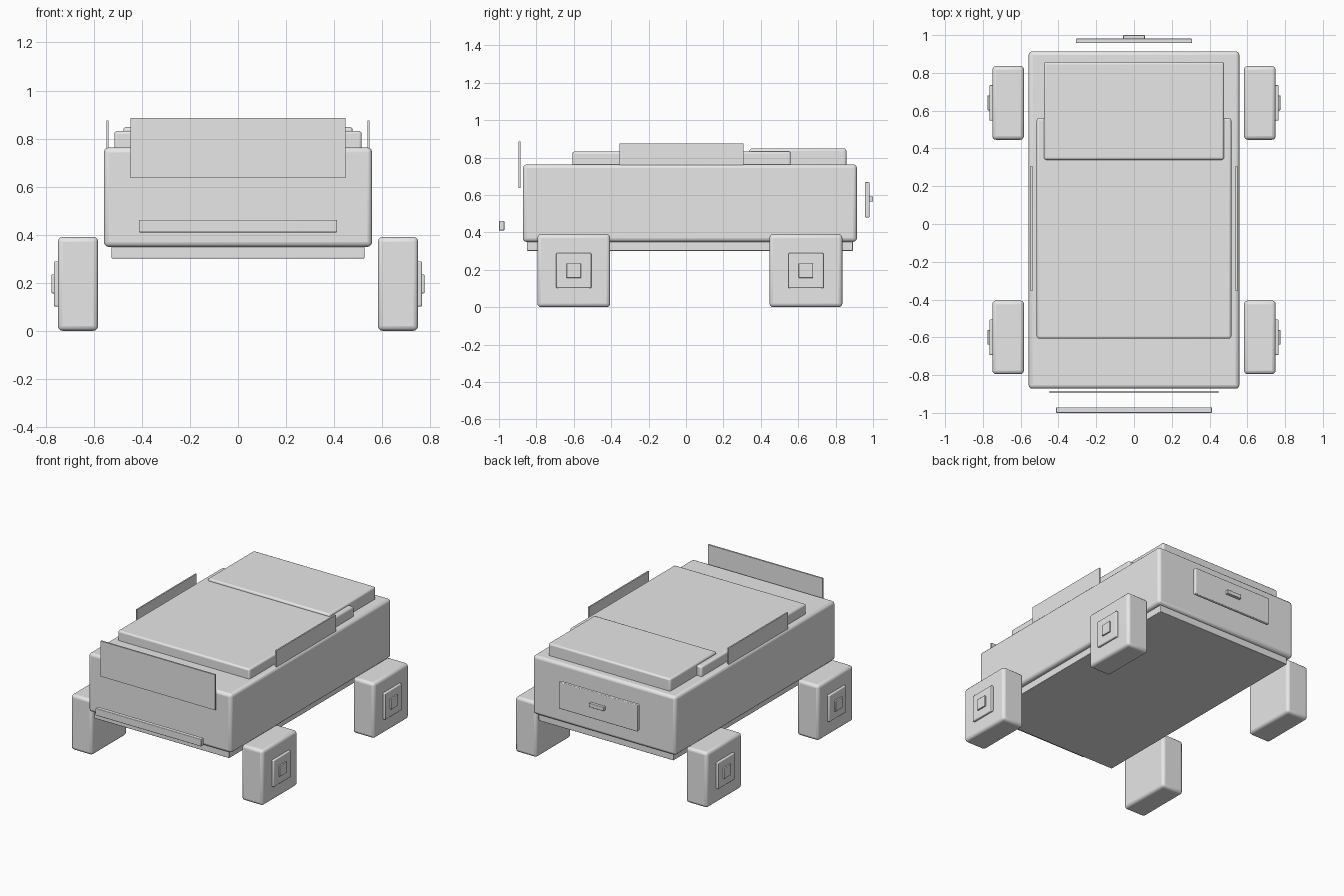
import bpy

if "Cube" in bpy.data.objects:
    bpy.data.objects.remove(bpy.data.objects["Cube"])

grey = bpy.data.materials.new("plain grey")
grey.diffuse_color = (0.8, 0.8, 0.8, 1)
grey.use_nodes = True
grey.node_tree.nodes["Principled BSDF"].inputs["Base Color"].default_value = grey.diffuse_color


def box(name, x, y, z, bevel=0.0):
    """Box from (min, max) ranges with optional rounded edges."""
    bpy.ops.mesh.primitive_cube_add(
        size=1, location=[(a + b) / 2 for a, b in (x, y, z)])
    ob = bpy.context.object
    ob.name = name
    ob.scale = [b - a for a, b in (x, y, z)]
    bpy.ops.object.transform_apply(location=False, rotation=False, scale=True)
    ob.data.materials.append(grey)
    if bevel:
        mod = ob.modifiers.new("rounded_edges", "BEVEL")
        mod.width = bevel
        mod.segments = 3
        bpy.ops.object.shade_smooth_by_angle()
    return ob


def sym(half):
    return (-half, half)


# Main body, underframe and raised top panels
box("body", sym(0.558), (-0.872, 0.914), (0.349, 0.763), 0.02)
box("chassis", sym(0.527), (-0.85, 0.892), (0.301, 0.365), 0.004)
box("roof", sym(0.515), (-0.607, 0.56), (0.70, 0.832), 0.012)
box("rear_cover", sym(0.477), (0.34, 0.857), (0.70, 0.848), 0.012)

# Front glass plate and bumper
box("windshield", sym(0.447), (-0.895, -0.884), (0.636, 0.886))
box("front_bumper", sym(0.413), (-1.0, -0.971), (0.41, 0.461), 0.004)

# Rear plate with its handle
box("rear_plate", sym(0.308), (0.957, 0.981), (0.479, 0.668), 0.005)
box("rear_handle", sym(0.057), (0.978, 1.0), (0.564, 0.592), 0.003)

# Side windows, and wheels with stepped hubs, on both sides
for side, s in (("left", -1), ("right", 1)):
    def xr(a, b):
        return tuple(sorted((s * a, s * b)))

    box(f"{side}_window", xr(0.538, 0.548), (-0.355, 0.308), (0.636, 0.876))
    for end, y in (("front", -0.6), ("rear", 0.641)):
        for part, x, h, bevel in (("wheel", (0.582, 0.75), 0.195, 0.02),
                                  ("hub", (0.72, 0.766), 0.094, 0.006),
                                  ("hub_cap", (0.75, 0.776), 0.039, 0.004)):
            box(f"{end}_{side}_{part}", xr(*x), (y - h, y + h),
                (0.195 - h, 0.195 + h), bevel)
